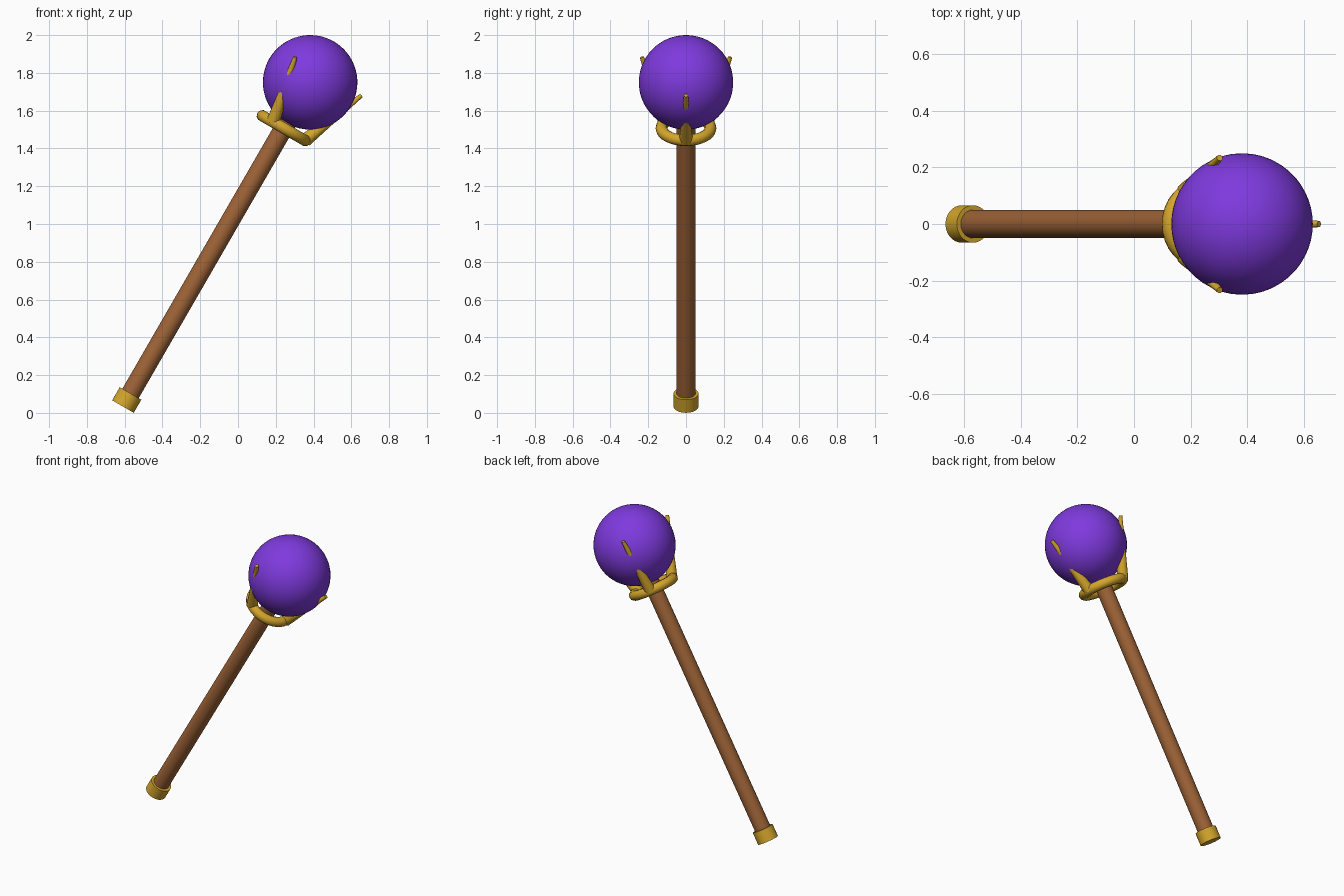
import bpy, math
from mathutils import Matrix, Vector

if "Cube" in bpy.data.objects:
    bpy.data.objects.remove(bpy.data.objects["Cube"])

# Staff is modelled upright with the orb at the origin, then tilted 30 degrees
TILT = Matrix.Translation((0.382, 0, 1.75)) @ Matrix.Rotation(math.radians(30), 4, 'Y')


def material(name, colour):
    m = bpy.data.materials.new(name)
    m.diffuse_color = (*colour, 1)
    m.use_nodes = True
    m.node_tree.nodes["Principled BSDF"].inputs["Base Color"].default_value = m.diffuse_color
    return m


WOOD = material("brown_wood", (0.34, 0.125, 0.038))
GOLD = material("gold", (0.66, 0.38, 0.025))
PURPLE = material("purple", (0.21, 0.042, 0.73))


def finish(name, mat, local=Matrix()):
    ob = bpy.context.object
    ob.name = name
    ob.data.materials.append(mat)
    bpy.ops.object.shade_smooth_by_angle(angle=math.radians(50))
    ob.matrix_world = TILT @ local
    return ob


def rod(name, mat, a, b, r1, r2, sides):
    """Tapered rod running from point a to point b."""
    a, b = Vector(a), Vector(b)
    bpy.ops.mesh.primitive_cone_add(vertices=sides, radius1=r1, radius2=r2, depth=(b - a).length)
    turn = (b - a).to_track_quat('Z', 'Y').to_matrix().to_4x4()
    return finish(name, mat, Matrix.Translation((a + b) / 2) @ turn)


# Shaft and end cap
rod("shaft", WOOD, (0, 0, -1.95), (0, 0, -0.24), 0.05, 0.05, 32)
rod("end_cap", GOLD, (0, 0, -1.982), (0, 0, -1.902), 0.066, 0.066, 32)

# Orb
bpy.ops.mesh.primitive_uv_sphere_add(segments=48, ring_count=32, radius=0.25)
finish("orb", PURPLE)

# Ring below the orb
bpy.ops.mesh.primitive_torus_add(major_radius=0.13, minor_radius=0.031,
                                 major_segments=32, minor_segments=10)
finish("collar_ring", GOLD, Matrix.Translation((0, 0, -0.28)))

# Three prongs rising from the ring and gripping the orb
for i in range(3):
    c, s = math.cos(i * math.tau / 3), math.sin(i * math.tau / 3)
    rod(f"prong_{i + 1}", GOLD, (0.13 * c, 0.13 * s, -0.28),
        (0.27 * c, 0.27 * s, 0.076), 0.036, 0.011, 12)
